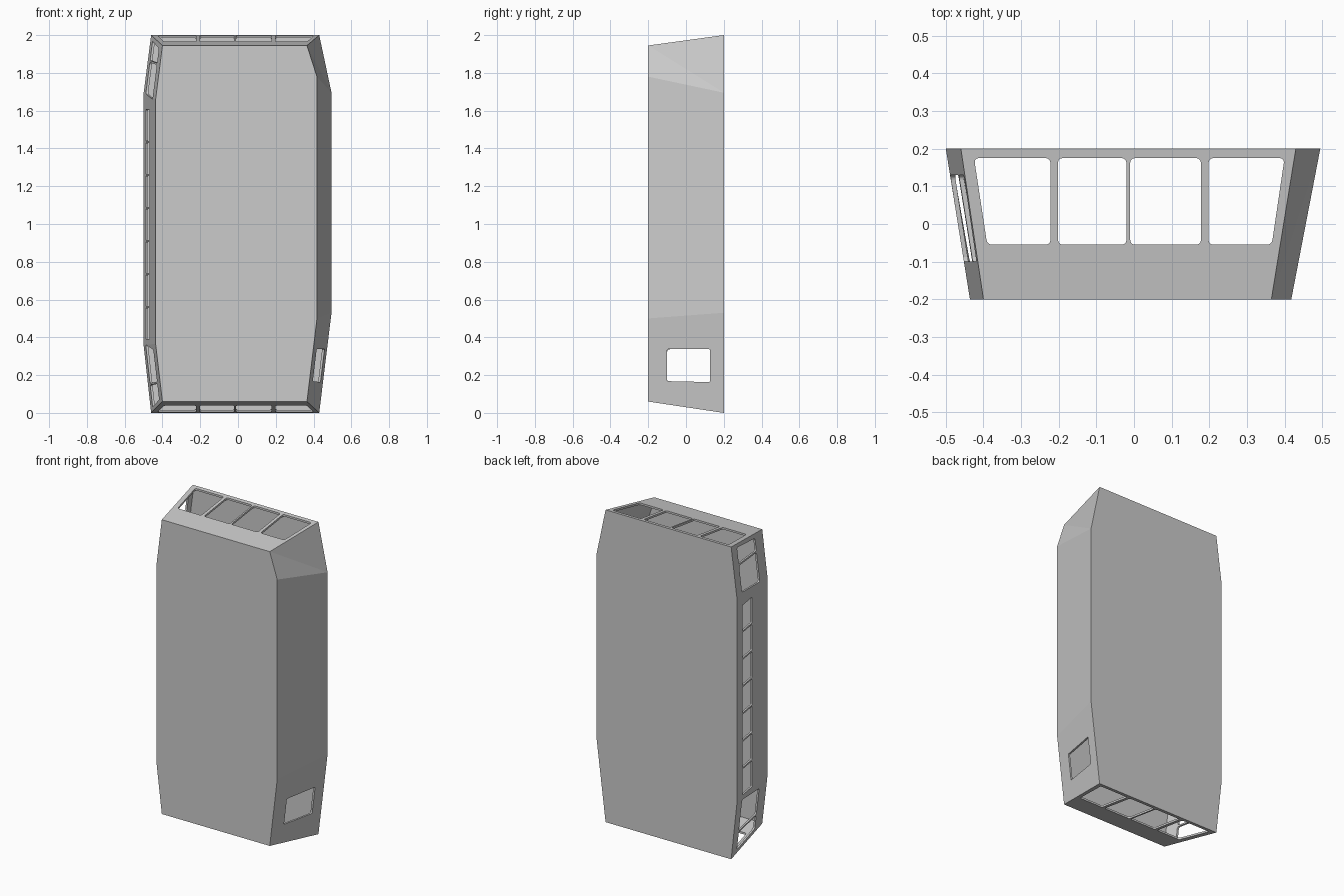
import bpy, bmesh
from mathutils import Vector

if "Cube" in bpy.data.objects:
    bpy.data.objects.remove(bpy.data.objects["Cube"])

WALL = 0.012

def finish(bm, name):
    bmesh.ops.recalc_face_normals(bm, faces=bm.faces)
    me = bpy.data.meshes.new(name)
    bm.to_mesh(me)
    bm.free()
    ob = bpy.data.objects.new(name, me)
    bpy.context.collection.objects.link(ob)
    return ob

# Tapered shell: wide back outline lofted to a smaller front outline (x, z)
back = [(-.46, 2), (.43, 2), (.495, 1.695), (.495, .53),
        (.43, 0), (-.46, 0), (-.5, .36), (-.5, 1.69)]
front = [(-.40, 1.945), (.365, 1.945), (.418, 1.78), (.418, .50),
         (.365, .06), (-.40, .06), (-.436, .365), (-.436, 1.66)]
bm = bmesh.new()
rb = [bm.verts.new((x, .2, z)) for x, z in back]
rf = [bm.verts.new((x, -.2, z)) for x, z in front]
bm.faces.new(rb)
bm.faces.new(rf)
for i in range(8):
    j = (i + 1) % 8
    bm.faces.new((rf[i], rb[j], rb[i]))
    bm.faces.new((rf[i], rf[j], rb[j]))
case = finish(bm, "case_shell")
mod = case.modifiers.new("wall", 'SOLIDIFY')
mod.thickness = WALL
mod.offset = -1
mod.use_even_offset = True

cutters = []

def window(points, push, radius=.012):
    """Rounded polygon extruded along push, used to cut an opening."""
    bm = bmesh.new()
    f = bm.faces.new([bm.verts.new(p) for p in points])
    bmesh.ops.bevel(bm, geom=list(bm.verts), offset=radius, segments=3,
                    profile=.5, affect='VERTICES')
    ext = bmesh.ops.extrude_face_region(bm, geom=list(bm.faces))
    vs = [g for g in ext['geom'] if isinstance(g, bmesh.types.BMVert)]
    bmesh.ops.translate(bm, verts=vs, vec=Vector(push))
    ob = finish(bm, "window_cutter")
    ob.hide_render = True
    cutters.append(ob)

def side_window(y0, y1, lo0, lo1, hi0, hi1, x, radius=.012):
    window([(x, y0, lo0), (x, y1, lo1), (x, y1, hi1), (x, y0, hi0)], (.3, 0, 0), radius)

# Four panes through both the top and the bottom
for fl, fr, bl, br in [(-.39, -.222, -.425, -.222), (-.202, -.02, -.202, -.02),
                       (-.01, .178, -.01, .178), (.198, .366, .198, .40)]:
    window([(fl, -.055, -.1), (fr, -.055, -.1), (br, .175, -.1), (bl, .175, -.1)],
           (0, 0, 2.2))

# Left side: row of seven panes along the middle
step = (1.61 - .385) / 7
for k in range(7):
    z = .385 + k * step
    side_window(.0, .125, z + .005, z + .005, z + step - .005, z + step - .005, -.6, .006)

# Left side: pairs of windows in the slanted ends
side_window(-.10, .13, 1.66, 1.69, 1.842, 1.855, -.6)
side_window(-.10, .13, 1.852, 1.865, 1.93, 1.968, -.6)
side_window(-.10, .13, .165, .158, .335, .362, -.6)
side_window(-.10, .13, .07, .032, .155, .148, -.6)

# Right side: single port near the bottom
side_window(-.10, .127, .168, .163, .337, .337, .3, .006)

# Cut every opening, then bake the result and drop the cutters
for c in cutters:
    b = case.modifiers.new("cut", 'BOOLEAN')
    b.operation = 'DIFFERENCE'
    b.solver = 'EXACT'
    b.object = c
bpy.context.view_layer.update()
baked = bpy.data.meshes.new_from_object(case.evaluated_get(bpy.context.evaluated_depsgraph_get()))
case.modifiers.clear()
case.data = baked
for c in cutters:
    bpy.data.objects.remove(c)
